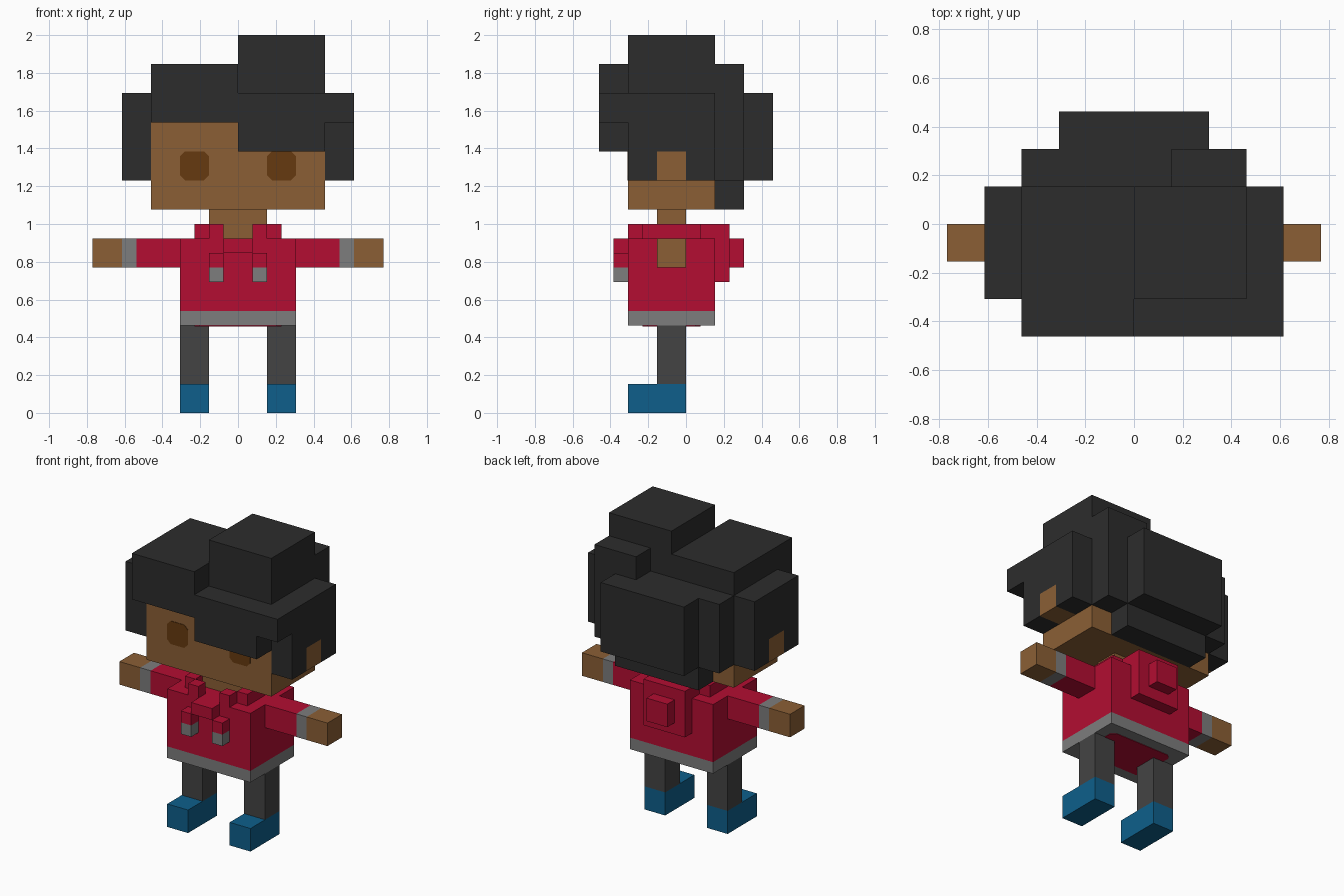
import bpy, bmesh
from mathutils import Vector

if "Cube" in bpy.data.objects:
    bpy.data.objects.remove(bpy.data.objects["Cube"], do_unlink=True)

U = 2 / 26  # one voxel; all coordinates below are in voxels


def material(name, rgb):
    lin = [(c / 255 / 12.92 if c / 255 <= 0.04045 else ((c / 255 + 0.055) / 1.055) ** 2.4) for c in rgb]
    m = bpy.data.materials.new(name)
    m.use_nodes = True
    m.diffuse_color = (*lin, 1)
    m.node_tree.nodes["Principled BSDF"].inputs["Base Color"].default_value = (*lin, 1)
    return m


HAIR = material("black hair", (44, 44, 44))
SKIN = material("brown skin", (139, 95, 53))
EYE = material("dark brown eyes", (102, 58, 16))
RED = material("red cloth", (179, 13, 50))
GREY = material("grey trim", (125, 125, 125))
LEGS = material("dark grey trousers", (68, 68, 68))
BLUE = material("blue shoes", (14, 95, 139))


def finish(name, bm, mat):
    bmesh.ops.recalc_face_normals(bm, faces=bm.faces)
    mesh = bpy.data.meshes.new(name)
    bm.to_mesh(mesh)
    bm.free()
    mesh.materials.append(mat)
    ob = bpy.data.objects.new(name, mesh)
    bpy.context.collection.objects.link(ob)
    return ob


def blocks(name, mat, *boxes):
    """Boxes given as (x0, x1, y0, y1, z0, z1) in voxels, joined in one object."""
    bm = bmesh.new()
    for x0, x1, y0, y1, z0, z1 in boxes:
        lo, hi = Vector((x0, y0, z0)) * U, Vector((x1, y1, z1)) * U
        for v in bmesh.ops.create_cube(bm, size=1)["verts"]:
            v.co = Vector(hi[i] if v.co[i] > 0 else lo[i] for i in range(3))
    return finish(name, bm, mat)


def pair(name, mat, *boxes):
    """A left part and its mirror image on the right."""
    blocks("left_" + name, mat, *boxes)
    blocks("right_" + name, mat, *[(-b[1], -b[0], *b[2:]) for b in boxes])


def plate(name, mat, a0, a1, b0, b1, place, out, cut=0.35):
    """Thin plate with clipped corners; place maps (a, b) to a point."""
    pts = [(a0 + cut, b0), (a1 - cut, b0), (a1, b0 + cut), (a1, b1 - cut),
           (a1 - cut, b1), (a0 + cut, b1), (a0, b1 - cut), (a0, b0 + cut)]
    bm = bmesh.new()
    face = bm.faces.new([bm.verts.new(Vector(place(a, b)) * U) for a, b in pts])
    ext = bmesh.ops.extrude_face_region(bm, geom=[face])["geom"]
    bmesh.ops.translate(bm, vec=Vector(out) * 0.003,
                        verts=[g for g in ext if isinstance(g, bmesh.types.BMVert)])
    finish(name, bm, mat)


# Legs and shoes
pair("shoe", BLUE, (2, 4, -4, 0, 0, 2))
pair("leg", LEGS, (2, 4, -2, 0, 2, 6))

# Sweater body with hem and underside
blocks("sweater_hem", GREY, (-4, 4, -4, 2, 6, 7))
blocks("sweater_body", RED, (-4, 4, -4, 2, 7, 12))
plate("sweater_underside", RED, -3, 3, -3, 1, lambda a, b: (a, b, 6), (0, 0, -1))

# Collar ring, hood and drawstrings
pair("collar", RED, (1, 2, -4, -3, 12, 13), (2, 3, -3, 1, 12, 13))
blocks("hood", RED, (-2, 2, 1, 3, 12, 13), (-2, 2, 2, 3, 9, 12), (-1, 1, 3, 4, 10, 12))
blocks("drawstring_knot", RED, (-1, 1, -5, -4, 11, 12))
pair("drawstring", RED, (1, 2, -5, -4, 10, 11))
pair("drawstring_tip", GREY, (1, 2, -5, -4, 9, 10))

# Arms
pair("sleeve", RED, (4, 7, -2, 0, 10, 12))
pair("cuff", GREY, (7, 8, -2, 0, 10, 12))
pair("hand", SKIN, (8, 10, -2, 0, 10, 12))

# Head
blocks("neck", SKIN, (-2, 2, -2, 0, 12, 14))
blocks("head", SKIN, (-6, 6, -4, 2, 14, 22))
pair("ear", SKIN, (6, 8, -2, 0, 16, 18))
for side, x in (("left", 2), ("right", -4)):
    plate(side + "_eye", EYE, x, x + 2, 16, 18, lambda a, b: (a, -4, b), (0, -1, 0))

# Hair
pair("side_hair", HAIR, (6, 8, -4, 2, 18, 22), (6, 8, -4, -2, 16, 18), (6, 8, 0, 2, 16, 18))
blocks("hair_fringe", HAIR, (-6, 0, -6, -4, 20, 24), (0, 6, -6, -4, 18, 22), (6, 8, -6, -4, 20, 22))
blocks("hair_top", HAIR, (-6, 0, -4, 2, 22, 24), (0, 6, -4, 2, 22, 26), (2, 6, 2, 4, 22, 24))
blocks("hair_back", HAIR, (-6, 6, 2, 4, 16, 22), (-4, 4, 2, 4, 14, 16), (-4, 4, 4, 6, 16, 22))
